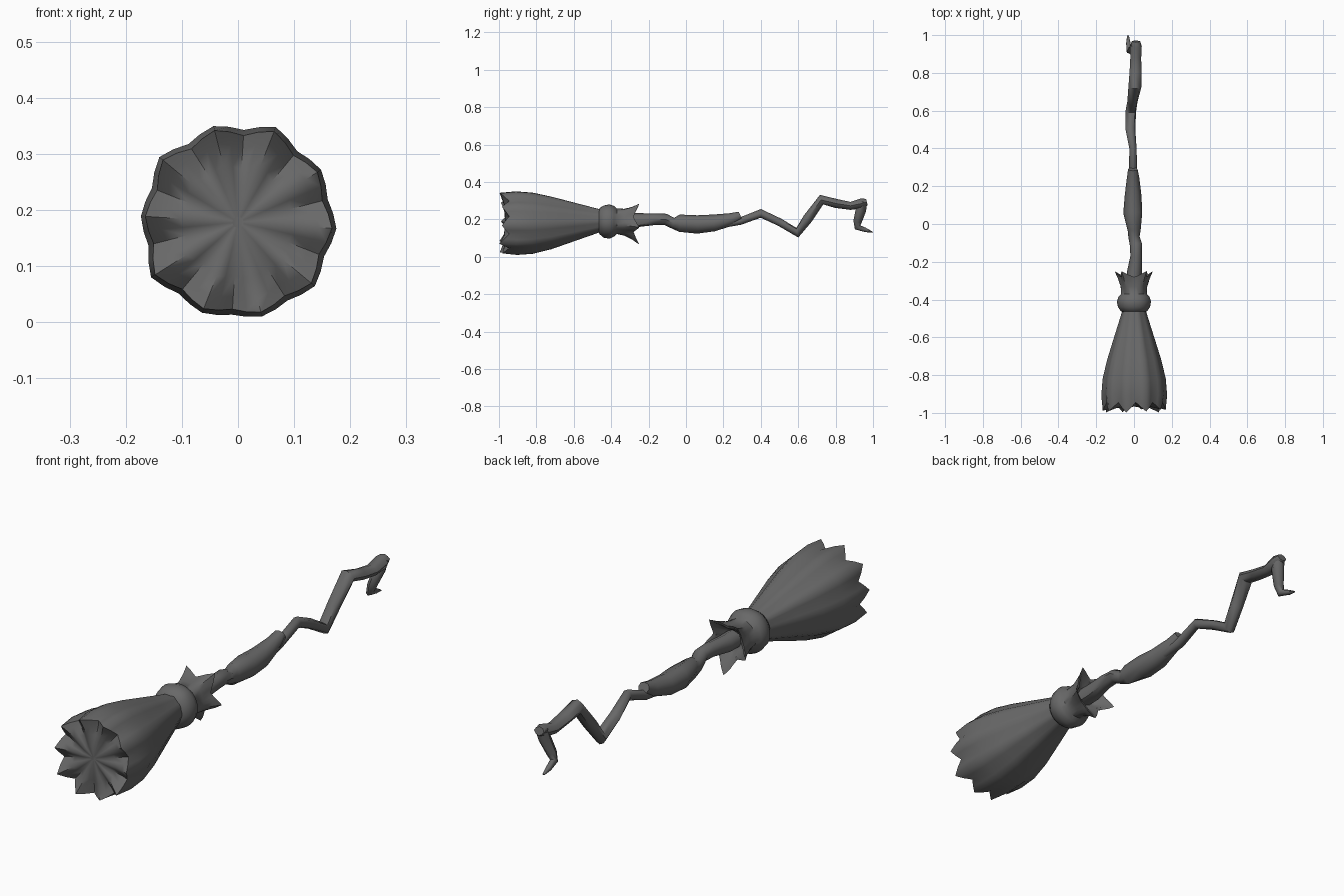
import bpy, bmesh, math, random
from mathutils import Vector

random.seed(4)
if "Cube" in bpy.data.objects:
    bpy.data.objects.remove(bpy.data.objects["Cube"])

grey = bpy.data.materials.new("charcoal grey")
grey.use_nodes = True
COLOUR = (0.14, 0.14, 0.14, 1)
grey.diffuse_color = COLOUR
grey.node_tree.nodes["Principled BSDF"].inputs["Base Color"].default_value = COLOUR


def loft(name, rings, sharp=50):
    """Skin a list of equal rings, close both ends and shade smooth."""
    bm = bmesh.new()
    rows = [[bm.verts.new(p) for p in ring] for ring in rings]
    n = len(rows[0])
    for a, b in zip(rows, rows[1:]):
        for i in range(n):
            j = (i + 1) % n
            bm.faces.new((a[i], a[j], b[j], b[i]))
    bm.faces.new(rows[0])
    bm.faces.new(rows[-1])
    bmesh.ops.recalc_face_normals(bm, faces=bm.faces)
    mesh = bpy.data.meshes.new(name)
    bm.to_mesh(mesh)
    bm.free()
    mesh.materials.append(grey)
    obj = bpy.data.objects.new(name, mesh)
    bpy.context.collection.objects.link(obj)
    bpy.context.view_layer.objects.active = obj
    obj.select_set(True)
    bpy.ops.object.shade_smooth_by_angle(angle=math.radians(sharp))
    obj.select_set(False)
    return obj


def branch(name, path, sides=8):
    """Crooked stick: path of (x, y, z, half width, half height)."""
    pts = [Vector(p[:3]) for p in path]
    rings = []
    for i, (x, y, z, w, h) in enumerate(path):
        before = (pts[i] - pts[max(i - 1, 0)]).normalized()
        after = (pts[min(i + 1, len(pts) - 1)] - pts[i]).normalized()
        t = (before + after).normalized()
        up = Vector((1, 0, 0)).cross(t).normalized()
        side = t.cross(up)
        ring = []
        for k in range(sides):
            a = math.tau * k / sides
            wob = random.uniform(0.93, 1.07)
            ring.append(pts[i] + (side * math.cos(a) * w + up * math.sin(a) * h) * wob)
        rings.append(ring)
    return loft(name, rings)


# Lower handle, ending in a thick splintered section
branch("handle_lower", [
    (0, -0.40, 0.195, 0.04, 0.04), (0, -0.26, 0.195, 0.04, 0.038),
    (0.01, -0.17, 0.2, 0.03, 0.03), (0.01, -0.11, 0.2, 0.032, 0.03),
    (0, -0.07, 0.18, 0.028, 0.028), (0, -0.035, 0.18, 0.035, 0.045),
    (-0.005, 0.06, 0.175, 0.052, 0.048), (-0.005, 0.15, 0.18, 0.045, 0.045),
    (-0.005, 0.24, 0.2, 0.032, 0.036), (-0.005, 0.29, 0.222, 0.025, 0.022)])

# Upper handle, zigzagging to a hooked tip
branch("handle_upper", [
    (0, 0.2, 0.175, 0.022, 0.02), (-0.005, 0.29, 0.19, 0.022, 0.02),
    (-0.005, 0.4, 0.232, 0.02, 0.022), (-0.018, 0.5, 0.185, 0.026, 0.022),
    (-0.016, 0.595, 0.13, 0.028, 0.026), (-0.008, 0.65, 0.205, 0.028, 0.027),
    (0.005, 0.725, 0.305, 0.036, 0.028), (0.008, 0.8, 0.285, 0.03, 0.023),
    (0.01, 0.88, 0.272, 0.028, 0.022), (0.01, 0.94, 0.285, 0.03, 0.026),
    (0.01, 0.967, 0.292, 0.022, 0.017)])
branch("handle_hook", [
    (0.01, 0.95, 0.295, 0.028, 0.02), (0.005, 0.935, 0.25, 0.026, 0.027),
    (-0.015, 0.918, 0.19, 0.02, 0.022), (-0.026, 0.918, 0.158, 0.015, 0.018),
    (-0.03, 0.96, 0.143, 0.012, 0.011), (-0.032, 0.997, 0.131, 0.005, 0.003)])

# Bristle bundle: fluted bell with a ragged rim and a lumpy, sunken end
TIPS = 10
SEG = TIPS * 4
tip_len = [random.uniform(0.65, 1) for _ in range(TIPS)]
tip_rad = [random.uniform(-0.006, 0.008) for _ in range(TIPS)]


def bristle_ring(y, r, flute, jag):
    ring = []
    for k in range(SEG):
        a = math.tau * k / SEG + 0.25
        wave = 1 - abs((k % 4) - 2) / 2
        tip = int(k / 4)
        rad = r + flute * (wave - 0.5) + tip_rad[tip] * wave * r / 0.17
        ring.append((math.cos(a) * rad, y - jag * wave * tip_len[tip],
                     0.178 + 0.014 * min(1, (-0.46 - y) / -0.3) + math.sin(a) * rad))
    return ring


profile = [(-0.4, 0.055, 0, 0), (-0.46, 0.062, 0.003, 0), (-0.6, 0.105, 0.006, 0),
           (-0.72, 0.142, 0.008, 0), (-0.82, 0.165, 0.01, 0), (-0.9, 0.171, 0.012, 0.01),
           (-0.945, 0.162, 0.014, 0.055), (-0.945, 0.138, 0.014, 0.045),
           (-0.955, 0.10, 0.01, 0.02), (-0.965, 0.05, 0.004, 0.005), (-0.965, 0.01, 0, 0)]
rings = []
for y, r, flute, jag in profile:
    shift = 0.014 * max(0, min(1, (-0.46 - y) / 0.3))
    rings.append([(x, yy, 0.192 - shift + (z - bz)) for (x, yy, z), bz in
                  zip(bristle_ring(y, r, flute, jag),
                      [0.178 + 0.014 * min(1, (-0.46 - y) / -0.3)] * SEG)])
loft("bristles", rings, 60)

# Binding: rolled band, pinched neck and a five-pointed flared collar
POINTS = [0.125, 0.105, 0.115, 0.112, 0.108]


def collar_ring(y, r, star, back):
    ring = []
    for k in range(30):
        a = -math.pi / 2 + math.tau * k / 30
        peak = (abs((k % 6) - 3) / 3) ** 1.5
        point = POINTS[round(k / 6) % 5]
        rad = r + star * (point - r) * peak
        ring.append((math.cos(a) * rad, y + back * peak, 0.19 + math.sin(a) * rad))
    return ring


loft("binding", [collar_ring(*row) for row in [
    (-0.47, 0.05, 0, 0), (-0.462, 0.07, 0, 0), (-0.44, 0.084, 0.1, 0),
    (-0.41, 0.09, 0.1, 0), (-0.385, 0.082, 0, 0), (-0.37, 0.068, 0, 0),
    (-0.33, 0.066, 0.2, 0), (-0.295, 0.07, 0.55, 0.01), (-0.28, 0.072, 1, 0.03),
    (-0.283, 0.06, 0.75, 0.025), (-0.31, 0.045, 0.1, 0), (-0.32, 0.03, 0, 0)]], 45)
